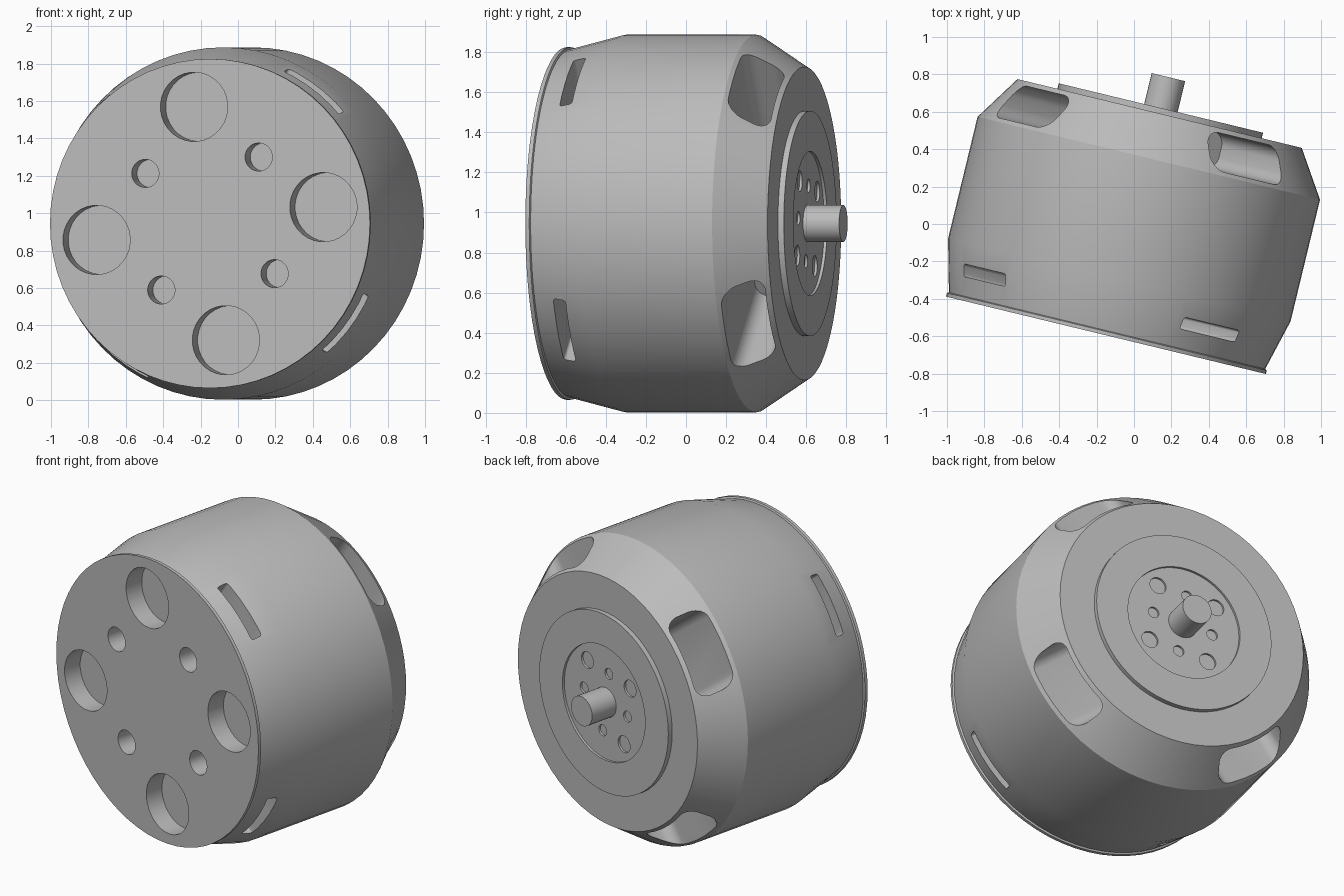
import bpy, bmesh
from math import radians, cos, sin, pi
from mathutils import Matrix, Vector

cube = bpy.data.objects.get("Cube")
if cube:
    bpy.data.objects.remove(cube, do_unlink=True)

grey = bpy.data.materials.new("plain grey")
grey.use_nodes = True
grey.diffuse_color = (0.5, 0.5, 0.5, 1)
grey.node_tree.nodes["Principled BSDF"].inputs["Base Color"].default_value = (0.5, 0.5, 0.5, 1)

# The motor's own frame: shaft axis along y, front face at y = 0
PLACE = Matrix.Translation((-0.15, -0.595, 0.945)) @ Matrix.Rotation(radians(-13.6), 4, "Z")
TURN = 8          # roll of the hole pattern about the axis, in degrees


def make_object(name, bm):
    bmesh.ops.recalc_face_normals(bm, faces=bm.faces)
    mesh = bpy.data.meshes.new(name)
    bm.to_mesh(mesh)
    bm.free()
    mesh.materials.append(grey)
    obj = bpy.data.objects.new(name, mesh)
    obj.matrix_world = PLACE
    bpy.context.collection.objects.link(obj)
    return obj


def lathe(name, profile, steps=64):
    """Revolve (radius, distance along axis) points about y."""
    bm = bmesh.new()
    verts = [bm.verts.new((r, t, 0)) for r, t in profile]
    edges = [bm.edges.new(pair) for pair in zip(verts, verts[1:])]
    bmesh.ops.spin(bm, geom=verts + edges, cent=(0, 0, 0), axis=(0, 1, 0),
                   angle=2 * pi, steps=steps, use_duplicate=False)
    bmesh.ops.remove_doubles(bm, verts=bm.verts, dist=1e-4)
    return make_object(name, bm)


def prism(bm, w, h, corner, length, matrix, steps=8):
    """Rounded rectangle w by h, extruded along local z."""
    ring = []
    for k, (sx, sy) in enumerate(((1, 1), (-1, 1), (-1, -1), (1, -1))):
        for i in range(steps):
            a = (k + (i + 0.5) / steps) * pi / 2
            p = Vector((sx * (w / 2 - corner) + corner * cos(a),
                        sy * (h / 2 - corner) + corner * sin(a), 0))
            ring.append(bm.verts.new(matrix @ p))
    face = bm.faces.new(ring)
    out = bmesh.ops.extrude_face_region(bm, geom=[face])["geom"]
    shift = matrix.to_3x3() @ Vector((0, 0, length))
    bmesh.ops.translate(bm, vec=shift, verts=[g for g in out if isinstance(g, bmesh.types.BMVert)])


def radial_cuts(bm, w, h, corner, t, inner):
    for k in range(4):
        a = radians(45 + TURN + 90 * k)
        c, s = cos(a), sin(a)
        m = Matrix(((s, 0, c), (0, 1, 0), (-c, 0, s))).to_4x4()
        m.translation = (inner * c, t, inner * s)
        prism(bm, w, h, corner, 1.1 - inner, m)


def axial_cuts(bm, r, ring, start, t0, t1):
    for k in range(4):
        a = radians(start + TURN + 90 * k)
        m = Matrix(((1, 0, 0), (0, 0, 1), (0, -1, 0))).to_4x4()
        m.translation = (ring * cos(a), t0, ring * sin(a))
        prism(bm, 2 * r, 2 * r, r, t1 - t0, m)


def cut(target, bm):
    cutter = make_object("cutter", bm)
    cutter.hide_render = True
    mod = target.modifiers.new("cut", "BOOLEAN")
    mod.operation, mod.solver, mod.object = "DIFFERENCE", "EXACT", cutter
    bpy.context.view_layer.objects.active = target
    bpy.ops.object.modifier_apply(modifier=mod.name)
    bpy.data.objects.remove(cutter, do_unlink=True)


# Housing with a front lip, a gentle front taper and a steep rear chamfer
housing = lathe("housing", [(0, 0), (0.88, 0), (0.88, 0.02), (0.87, 0.025),
                            (0.942, 0.304), (0.942, 0.974), (0.782, 1.22), (0, 1.22)])
# Raised rear plate with a shallow recess
rear_plate = lathe("rear_plate", [(0, 1.2), (0.562, 1.2), (0.562, 1.25),
                                  (0.36, 1.25), (0.36, 1.235), (0, 1.235)])
shaft = lathe("shaft", [(0, 1.21), (0.092, 1.21), (0.092, 1.42), (0, 1.42)], 32)

# Rear windows, front slots and the blind holes of the front face
bm = bmesh.new()
radial_cuts(bm, 0.49, 0.2, 0.075, 1.095, 0.28)
radial_cuts(bm, 0.38, 0.066, 0.015, 0.16, 0.28)
axial_cuts(bm, 0.185, 0.63, 0, -0.1, 0.12)
axial_cuts(bm, 0.075, 0.445, 45, -0.1, 0.12)
cut(housing, bm)

# Bolt holes around the shaft; the housing behind closes them
bm = bmesh.new()
axial_cuts(bm, 0.052, 0.265, 45, 1.222, 1.3)
axial_cuts(bm, 0.034, 0.19, 0, 1.222, 1.3)
cut(rear_plate, bm)
# Clear the housing under the plate so the bolt holes stay open
bm = bmesh.new()
axial_cuts(bm, 0.052, 0.265, 45, 1.205, 1.3)
axial_cuts(bm, 0.034, 0.19, 0, 1.205, 1.3)
cut(housing, bm)

for obj in bpy.context.selected_objects:
    obj.select_set(False)
for obj in (housing, rear_plate, shaft):
    obj.select_set(True)
bpy.context.view_layer.objects.active = housing
bpy.ops.object.shade_smooth_by_angle(angle=radians(30))
